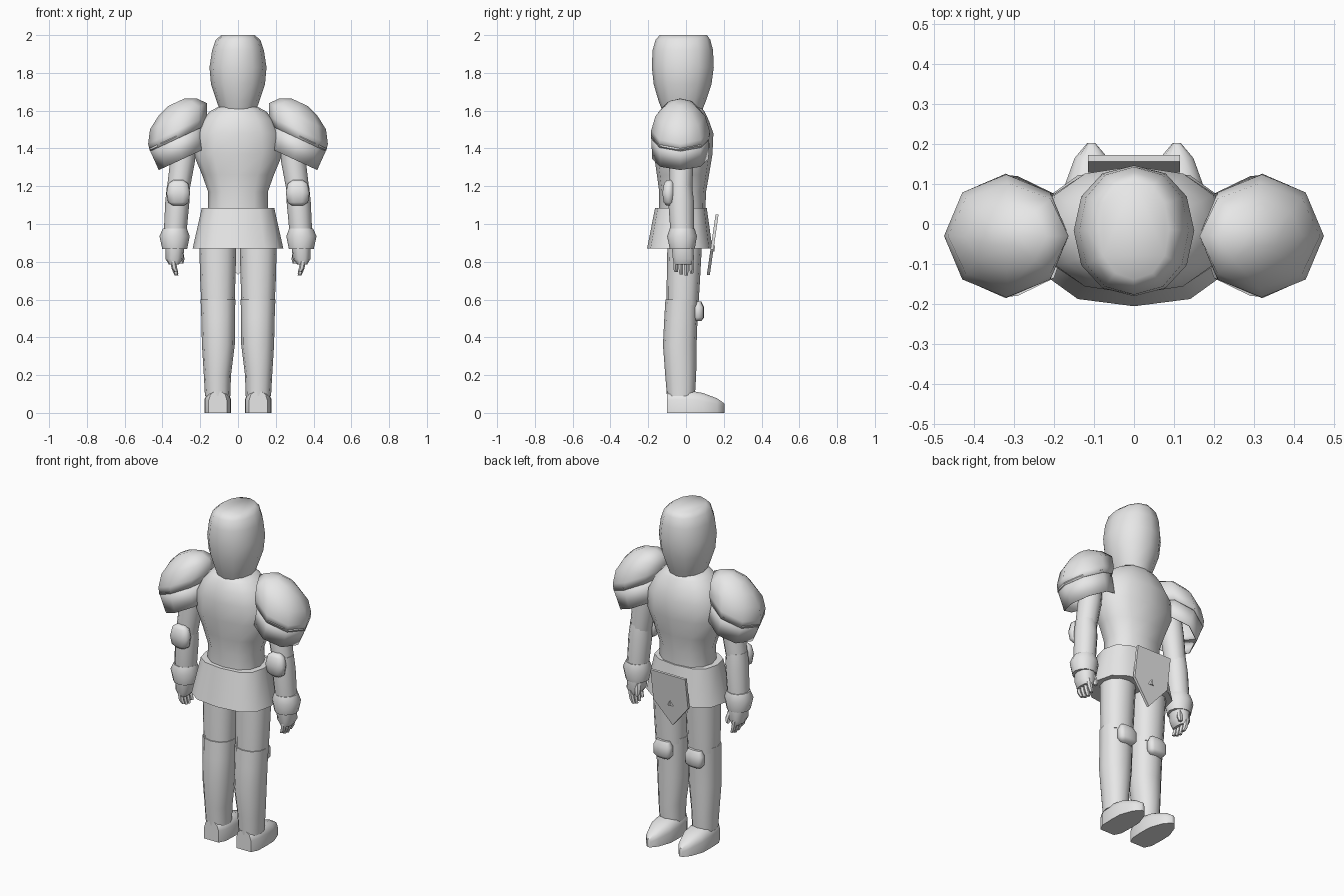
import bpy, bmesh, math
from mathutils import Vector

if "Cube" in bpy.data.objects:
    bpy.data.objects.remove(bpy.data.objects["Cube"], do_unlink=True)

GREY = bpy.data.materials.new("plain grey")
GREY.use_nodes = True
GREY.diffuse_color = (0.8, 0.8, 0.8, 1)
GREY.node_tree.nodes["Principled BSDF"].inputs["Base Color"].default_value = (0.8, 0.8, 0.8, 1)


def skin(name, rings, caps=(True, True), angle=40, thickness=0):
    """Join matching rings of points into one smooth-shaded part."""
    bm = bmesh.new()
    loops = [[bm.verts.new(p) for p in ring] for ring in rings]
    n = len(loops[0])
    for a, b in zip(loops, loops[1:]):
        for i in range(n):
            j = (i + 1) % n
            bm.faces.new((a[i], a[j], b[j], b[i]))
    if caps[0]:
        bm.faces.new(loops[0][::-1])
    if caps[1]:
        bm.faces.new(loops[-1])
    bmesh.ops.recalc_face_normals(bm, faces=bm.faces)
    mesh = bpy.data.meshes.new(name)
    bm.to_mesh(mesh)
    bm.free()
    obj = bpy.data.objects.new(name, mesh)
    bpy.context.collection.objects.link(obj)
    mesh.materials.append(GREY)
    if thickness:
        mod = obj.modifiers.new("thickness", "SOLIDIFY")
        mod.thickness = thickness
    bpy.ops.object.select_all(action="DESELECT")
    obj.select_set(True)
    bpy.context.view_layer.objects.active = obj
    bpy.ops.object.shade_smooth_by_angle(angle=math.radians(angle))
    return obj


def oval(cx, cy, z, rx, ry, n=12, p=2.0):
    """Horizontal ring; p above 2 makes it squarer."""
    ring = []
    for i in range(n):
        a = math.tau * i / n
        c, s = math.cos(a), math.sin(a)
        ring.append((cx + rx * math.copysign(abs(c) ** (2 / p), c),
                     cy + ry * math.copysign(abs(s) ** (2 / p), s), z))
    return ring


def stack(name, rows, n=12, p=2.0, **kw):
    return skin(name, [oval(*r, n=n, p=p) for r in rows], **kw)


# Head: flat-topped helmet
stack("head", [(0, -0.02, 1.60, 0.095, 0.105), (0, -0.02, 1.65, 0.113, 0.125),
               (0, -0.018, 1.74, 0.143, 0.153), (0, -0.017, 1.83, 0.151, 0.164),
               (0, -0.017, 1.92, 0.137, 0.160), (0, -0.016, 1.975, 0.118, 0.145),
               (0, -0.014, 2.0, 0.088, 0.125)], p=2.15, angle=60)

# Torso and flared skirt
stack("torso", [(0, -0.02, 1.05, 0.160, 0.122), (0, -0.018, 1.17, 0.158, 0.124),
                (0, -0.016, 1.26, 0.190, 0.138), (0, -0.015, 1.37, 0.236, 0.155),
                (0, -0.015, 1.48, 0.225, 0.160), (0, -0.02, 1.55, 0.190, 0.140),
                (0, -0.02, 1.595, 0.150, 0.118), (0, -0.02, 1.62, 0.105, 0.10)],
      p=2.3, angle=60)
stack("skirt", [(0, -0.033, 0.87, 0.24, 0.173), (0, -0.027, 1.085, 0.192, 0.137)], p=2.6)

# Pointed plate hanging on the +y side, leaning outward at the top
outline = [(-0.115, 1.05), (0.115, 1.05), (0.115, 0.865), (0, 0.73), (-0.115, 0.865)]


def lean(z):
    return 0.118 + (z - 0.73) * 0.145


skin("hanging_plate", [[(x, lean(z) + d, z) for x, z in outline] for d in (-0.008, 0.008)])
tri = [(-0.022, 0.855), (0.022, 0.855), (0, 0.885)]
skin("plate_stud", [[(x * k, lean(z) + d, z) for x, z in tri]
                    for d, k in ((0.006, 1), (0.014, 0.4))])

for side, s in (("left", 1), ("right", -1)):

    def limb(part, rows, **kw):
        return stack(f"{side}_{part}", [(s * r[0], *r[1:]) for r in rows], **kw)

    # Shoulder guard: octagonal dome and lower band, tilted outward
    def tilted(u, n, ru, ry):
        ring = []
        for i in range(8):
            a = math.tau * i / 8
            uu = u + ru * math.cos(a)
            x = -0.305 + uu * 0.908 - n * 0.419
            ring.append((-s * x, -0.03 + ry * math.sin(a), 1.465 + uu * 0.419 + n * 0.908))
        return ring

    dome = [(-0.02, -0.005, 0.160, 0.156), (0.0, 0.035, 0.172, 0.154),
            (0.035, 0.10, 0.166, 0.132), (0.05, 0.145, 0.112, 0.085),
            (0.055, 0.172, 0.045, 0.035)]
    skin(f"{side}_shoulder_dome", [tilted(*r) for r in dome],
         caps=(False, True), angle=60, thickness=0.004)
    skin(f"{side}_shoulder_band", [tilted(-0.02, 0.01, 0.158, 0.153),
                                   tilted(-0.038, -0.115, 0.141, 0.150)],
         caps=(False, False), angle=50, thickness=0.004)

    # Arm
    limb("upper_arm", [(0.275, -0.025, 1.50, 0.060, 0.060), (0.294, -0.025, 1.33, 0.066, 0.064),
                       (0.318, -0.028, 1.17, 0.060, 0.060)])
    limb("forearm", [(0.318, -0.028, 1.205, 0.058, 0.060), (0.321, -0.026, 1.12, 0.064, 0.068),
                     (0.333, -0.02, 0.95, 0.060, 0.062)])
    limb("elbow_pad", [(0.316, -0.09, 1.098, 0.030, 0.016), (0.316, -0.092, 1.115, 0.055, 0.027),
                       (0.316, -0.093, 1.165, 0.063, 0.034), (0.316, -0.09, 1.215, 0.052, 0.027),
                       (0.316, -0.086, 1.233, 0.025, 0.016)], n=10, p=2.6, angle=60)
    limb("cuff", [(0.335, -0.02, 0.868, 0.066, 0.066), (0.336, -0.021, 0.935, 0.080, 0.079),
                  (0.334, -0.02, 0.975, 0.064, 0.066)], angle=50)

    # Hand with four fingers and a thumb
    limb("palm", [(0.340, -0.014, 0.785, 0.026, 0.050), (0.337, -0.014, 0.815, 0.047, 0.058),
                  (0.334, -0.018, 0.88, 0.050, 0.060)], n=10, p=2.5, angle=50)
    for k, (y, tip) in enumerate(((-0.055, 0.745), (-0.027, 0.732), (0.002, 0.728), (0.031, 0.738))):
        limb(f"finger_{k + 1}", [(0.326, y * 0.95, tip, 0.010, 0.010),
                                 (0.337, y, 0.765, 0.015, 0.014),
                                 (0.346, y, 0.815, 0.016, 0.014)], n=6)
    limb("thumb", [(0.301, 0.034, 0.79, 0.011, 0.011), (0.299, 0.03, 0.815, 0.016, 0.015),
                   (0.308, 0.015, 0.86, 0.017, 0.017)], n=6)

    # Leg
    limb("thigh", [(0.106, -0.018, 0.57, 0.088, 0.084), (0.107, -0.014, 0.70, 0.093, 0.088),
                   (0.107, -0.006, 0.92, 0.099, 0.092)], p=2.2)
    limb("shin", [(0.108, -0.027, 0.09, 0.067, 0.074), (0.109, -0.028, 0.20, 0.072, 0.082),
                  (0.104, -0.033, 0.36, 0.087, 0.089), (0.105, -0.027, 0.50, 0.089, 0.088),
                  (0.106, -0.022, 0.60, 0.092, 0.087)], p=2.2)
    limb("knee_pad", [(0.105, 0.062, 0.487, 0.040, 0.020), (0.105, 0.066, 0.505, 0.056, 0.029),
                      (0.105, 0.066, 0.56, 0.058, 0.029), (0.105, 0.062, 0.59, 0.042, 0.018)],
         n=12, p=3, angle=60)

    # Foot: D-shaped sections from heel to pointed toe
    rings = []
    for y, w, h in ((-0.1, 0.048, 0.112), (-0.06, 0.068, 0.116), (0.02, 0.071, 0.118),
                    (0.09, 0.069, 0.105), (0.165, 0.042, 0.077), (0.203, 0.010, 0.05)):
        half = [(w, 0), (w, h * 0.6), (w * 0.8, h * 0.88), (w * 0.4, h)]
        sec = half + [(-x, z) for x, z in reversed(half)]
        rings.append([(s * 0.107 + x, y, z) for x, z in sec])
    skin(f"{side}_foot", rings, angle=50)
